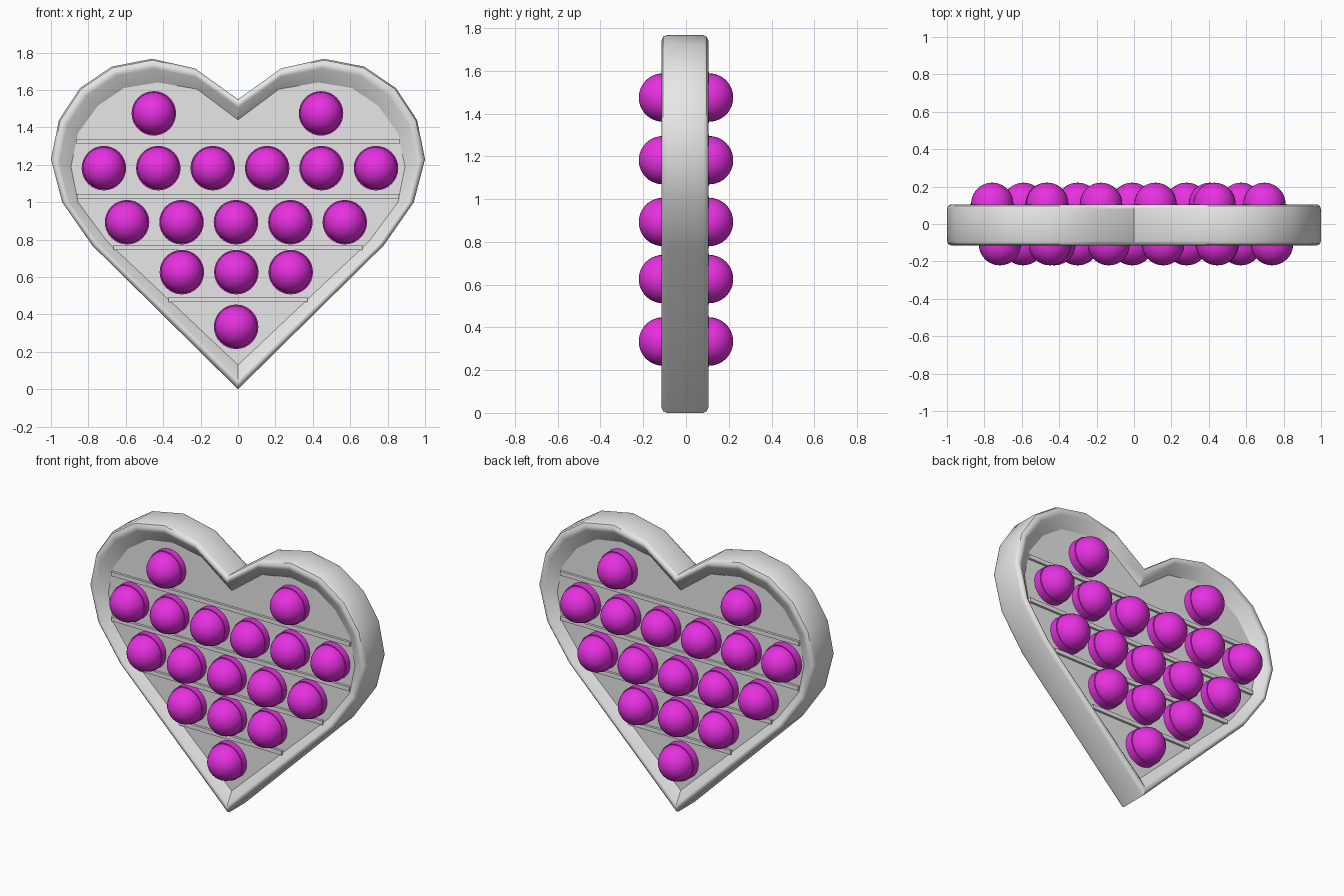
import bpy, bmesh, math

cube = bpy.data.objects.get("Cube")
if cube:
    bpy.data.objects.remove(cube, do_unlink=True)


def material(name, rgb):
    m = bpy.data.materials.new(name)
    m.use_nodes = True
    m.diffuse_color = (*rgb, 1)
    m.node_tree.nodes["Principled BSDF"].inputs["Base Color"].default_value = (*rgb, 1)
    return m


GREY = material("light_grey", (0.8, 0.8, 0.8))
PURPLE = material("bright_purple", (0.8, 0.03, 0.75))


def finish(bm, name, mat, smooth=None):
    bmesh.ops.recalc_face_normals(bm, faces=bm.faces)
    mesh = bpy.data.meshes.new(name)
    bm.to_mesh(mesh)
    bm.free()
    mesh.materials.append(mat)
    obj = bpy.data.objects.new(name, mesh)
    bpy.context.collection.objects.link(obj)
    if smooth:
        bpy.ops.object.select_all(action="DESELECT")
        obj.select_set(True)
        bpy.context.view_layer.objects.active = obj
        bpy.ops.object.shade_smooth_by_angle(angle=math.radians(smooth))
    return obj


# Half outlines of the heart, from the notch round to the tip (x, z)
OUTER = [(0, 1.55), (0.23, 1.715), (0.46, 1.767), (0.675, 1.725), (0.845, 1.61),
         (0.957, 1.44), (1, 1.23), (0.94, 1), (0.78, 0.77), (0, 0)]
INNER = [(0, 1.44), (0.22, 1.605), (0.43, 1.64), (0.61, 1.61), (0.75, 1.515),
         (0.855, 1.37), (0.893, 1.19), (0.855, 1), (0.70, 0.79), (0, 0.13)]
MID = -0.005      # middle plane of the tray
PANEL = 0.06      # half thickness of the panel


def heart(t):
    half = [(a[0] + (b[0] - a[0]) * t, a[1] + (b[1] - a[1]) * t)
            for a, b in zip(OUTER, INNER)]
    return half + [(-x, z) for x, z in half[-2:0:-1]]


def loft(bm, section):
    loops = [[bm.verts.new((x, MID + y, z)) for x, z in heart(t)] for t, y in section]
    n = len(loops[0])
    for a, b in zip(loops, loops[1:]):
        for i in range(n):
            j = (i + 1) % n
            bm.faces.new((a[i], a[j], b[j], b[i]))
    return loops


# Frame: sloped inner wall, rounded rim, straight outer wall
rim = [(1, -PANEL), (0.42, -0.105), (0.32, -0.11), (0.2, -0.11), (0.06, -0.102), (0, -0.085)]
bm = bmesh.new()
loft(bm, rim + [(t, -y) for t, y in reversed(rim)])
finish(bm, "heart_frame", GREY, 40)

# Panel inside the frame
bm = bmesh.new()
ends = loft(bm, [(1, -PANEL), (1, PANEL)])
for loop in ends:
    bm.faces.new(loop)
finish(bm, "heart_panel", GREY)


def inner_width(z):
    for (xa, za), (xb, zb) in zip(INNER[5:], INNER[6:]):
        if zb <= z <= za:
            return xa + (xb - xa) * (za - z) / (za - zb)


# Thin ridges between the rows, standing out on both faces
for i, z in enumerate((1.325, 1.031, 0.758, 0.481)):
    bm = bmesh.new()
    bmesh.ops.create_cube(bm, size=1)
    w = inner_width(z)
    for v in bm.verts:
        v.co = (v.co.x * 2 * w, MID + v.co.y * 2 * (PANEL + 0.015), z + v.co.z * 0.027)
    finish(bm, f"row_ridge_{i + 1}", GREY)

# Bubble: short round collar with a dome on it, turned about the y axis
RING, COLLAR, DOME, SEGS, STEPS = 0.119, 0.108, 0.113, 32, 10
profile = [(RING, 0), (RING, COLLAR)]
for k in range(STEPS):
    a = math.pi / 2 * k / STEPS
    profile.append((DOME * math.cos(a), COLLAR + DOME * math.sin(a)))
bm = bmesh.new()
rings = [[bm.verts.new((r * math.cos(2 * math.pi * s / SEGS), -y,
                        r * math.sin(2 * math.pi * s / SEGS))) for s in range(SEGS)]
         for r, y in profile]
for a, b in zip(rings, rings[1:]):
    for s in range(SEGS):
        t = (s + 1) % SEGS
        bm.faces.new((a[s], a[t], b[t], b[s]))
pole = bm.verts.new((0, -COLLAR - DOME, 0))
for s in range(SEGS):
    bm.faces.new((rings[-1][s], rings[-1][(s + 1) % SEGS], pole))
bubble = finish(bm, "bubble", PURPLE, 40)

# Rows of bubbles: height, first x, spacing, count
ROWS = [(1.475, -0.45, 0.894, 2), (1.182, -0.717, 0.291, 6), (0.893, -0.593, 0.291, 5),
        (0.626, -0.30, 0.291, 3), (0.334, -0.01, 0, 1)]
AXIS = -0.01      # the back set is the front set turned about this line
for r, (z, start, gap, count) in enumerate(ROWS):
    for c in range(count):
        x = start + gap * c
        for side, px, turn in (("front", x, 0), ("back", 2 * AXIS - x, math.pi)):
            obj = bpy.data.objects.new(f"{side}_bubble_{r + 1}_{c + 1}", bubble.data)
            obj.location = (px, 0, z)
            obj.rotation_euler.z = turn
            bpy.context.collection.objects.link(obj)
bpy.data.objects.remove(bubble, do_unlink=True)
